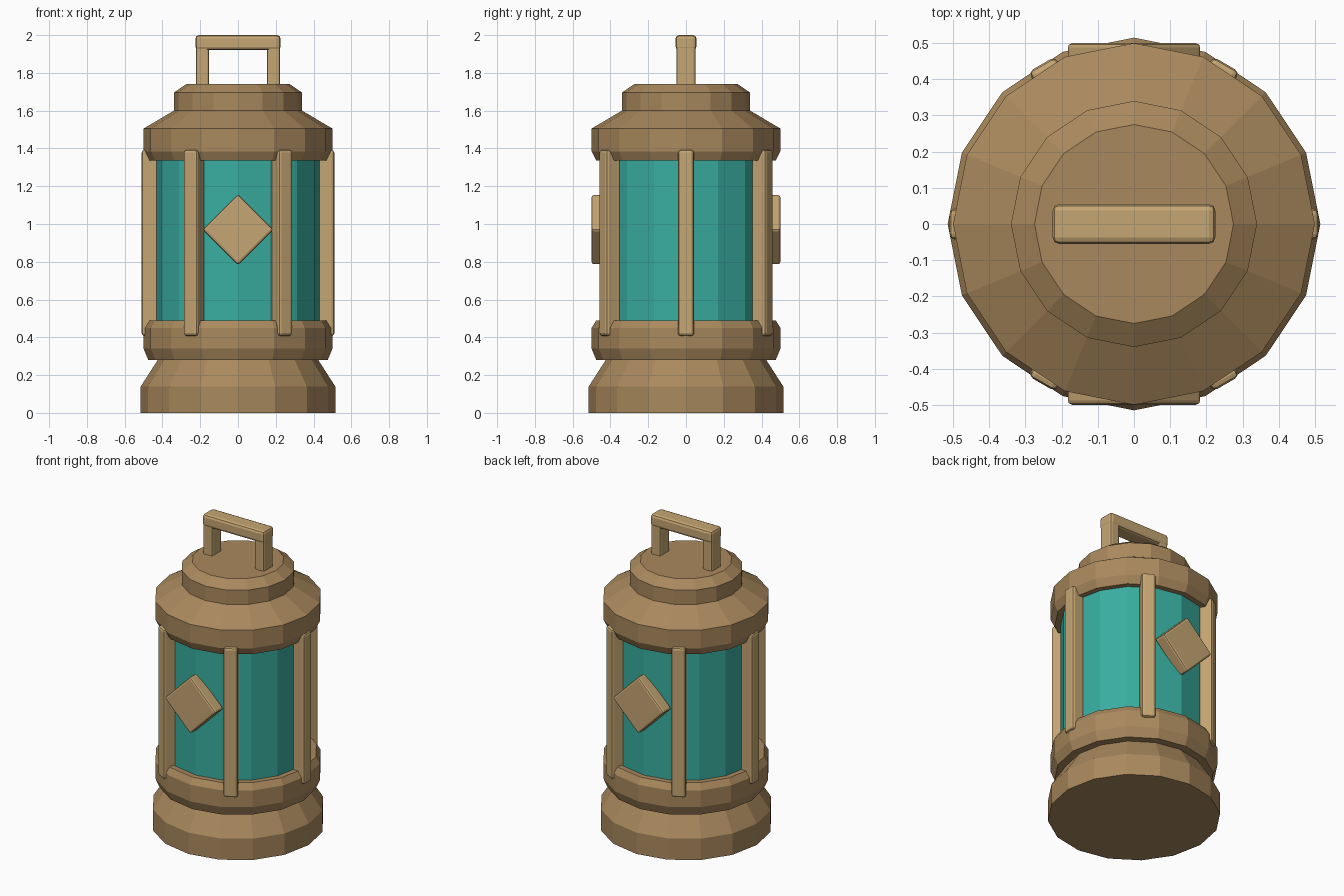
import bpy, bmesh
from math import cos, sin, pi, radians
from mathutils import Matrix, Vector

if "Cube" in bpy.data.objects:
    bpy.data.objects.remove(bpy.data.objects["Cube"])


def material(name, rgb):
    m = bpy.data.materials.new(name)
    m.diffuse_color = (*rgb, 1)
    m.use_nodes = True
    m.node_tree.nodes["Principled BSDF"].inputs["Base Color"].default_value = m.diffuse_color
    return m


BRONZE = material("bronze", (0.40, 0.25, 0.11))
BRASS = material("brass", (0.56, 0.38, 0.17))
GLASS = material("teal_glass", (0.04, 0.42, 0.35))
SIDES = 16


def finish(name, bm, mat):
    bmesh.ops.recalc_face_normals(bm, faces=bm.faces[:])
    me = bpy.data.meshes.new(name)
    bm.to_mesh(me)
    bm.free()
    me.materials.append(mat)
    ob = bpy.data.objects.new(name, me)
    bpy.context.collection.objects.link(ob)
    return ob


def lathe(name, profile, mat):
    """Closed 16-sided solid from (radius, z) points."""
    bm = bmesh.new()
    rings = [[bm.verts.new((r * cos(2 * pi * i / SIDES), r * sin(2 * pi * i / SIDES), z))
              for i in range(SIDES)] for r, z in profile]
    for a, b in zip(rings, rings[1:]):
        for i in range(SIDES):
            j = (i + 1) % SIDES
            bm.faces.new((a[i], a[j], b[j], b[i]))
    bm.faces.new(rings[0][::-1])
    bm.faces.new(rings[-1])
    return finish(name, bm, mat)


def block(name, size, loc, mat, bevel=0.015, pre=Matrix(), post=Matrix()):
    """Bevelled box: rotated by pre, moved to loc, then turned by post."""
    bm = bmesh.new()
    bmesh.ops.create_cube(bm, size=1)
    bmesh.ops.scale(bm, vec=Vector(size), verts=bm.verts[:])
    bmesh.ops.bevel(bm, geom=bm.edges[:], offset=bevel, segments=2, profile=0.5, affect='EDGES')
    bm.transform(post @ Matrix.Translation(loc) @ pre)
    return finish(name, bm, mat)


# Turned body parts
lathe("base", [(0.515, 0), (0.515, 0.14), (0.425, 0.28), (0.425, 0.30)], BRONZE)
lathe("lower_ring", [(0.475, 0.28), (0.50, 0.34), (0.50, 0.45), (0.475, 0.49)], BRONZE)
lathe("glass_cylinder", [(0.44, 0.45), (0.44, 1.38)], GLASS)
lathe("roof", [(0.475, 1.335), (0.50, 1.385), (0.50, 1.505), (0.34, 1.60),
               (0.34, 1.695), (0.275, 1.74)], BRONZE)

# Six cage bars around the glass
for k in range(6):
    block(f"cage_bar_{k + 1}", (0.09, 0.085, 0.985), (0.465, 0, 0.90), BRASS,
          post=Matrix.Rotation(radians(60 * k), 4, 'Z'))

# Diamond plates on front and back
for name, turn in (("front_diamond", 0), ("back_diamond", pi)):
    block(name, (0.265, 0.085, 0.265), (0, -0.4575, 0.97), BRASS, bevel=0.012,
          pre=Matrix.Rotation(pi / 4, 4, 'Y'), post=Matrix.Rotation(turn, 4, 'Z'))

# Carrying handle
for name, s in (("left_handle_post", -1), ("right_handle_post", 1)):
    block(name, (0.07, 0.10, 0.24), (s * 0.188, 0, 1.835), BRASS, bevel=0.012)
block("handle_grip", (0.45, 0.11, 0.08), (0, 0, 1.96), BRASS, bevel=0.018)
